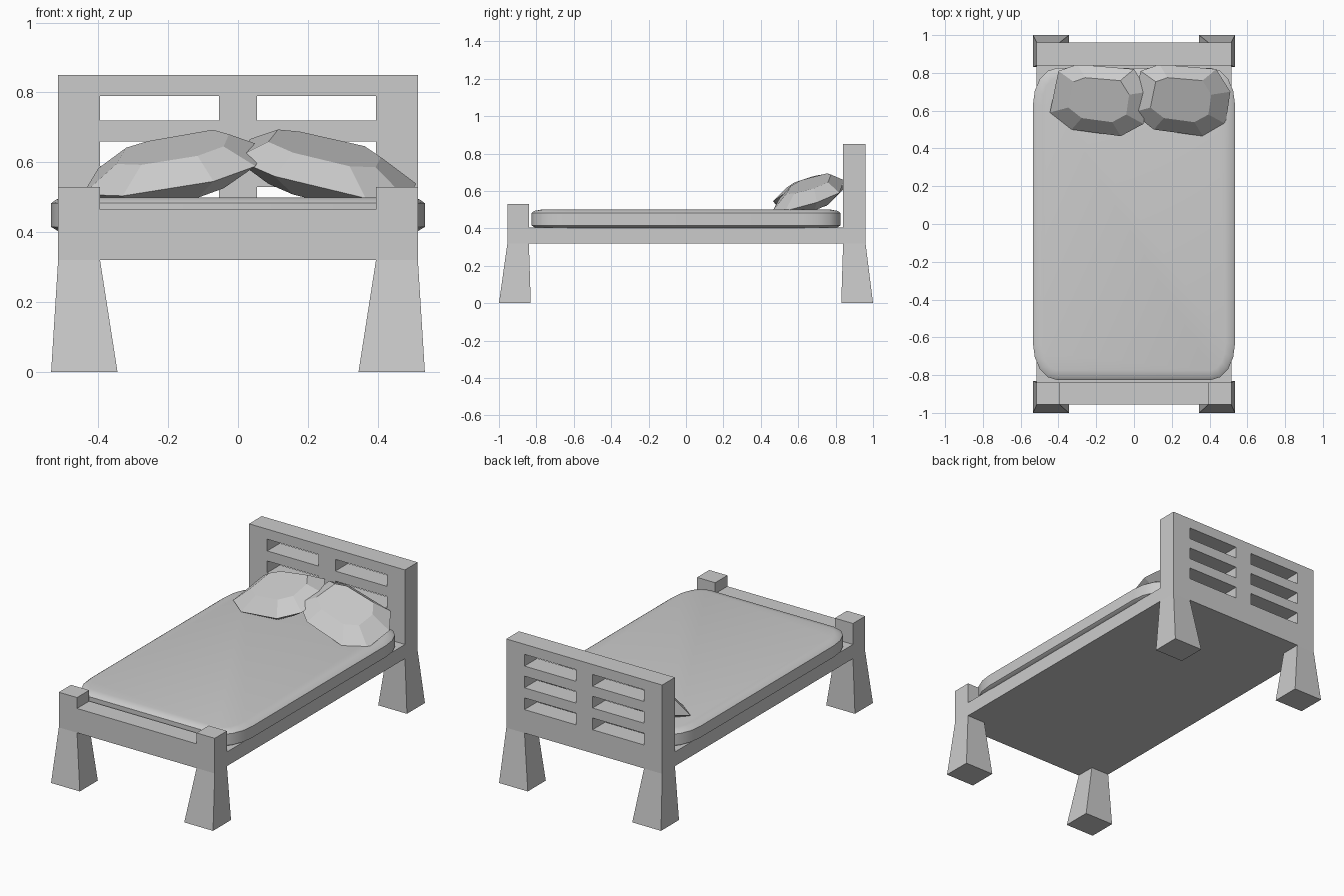
import bpy, bmesh, math
from mathutils import Vector

cube = bpy.data.objects.get("Cube")
if cube:
    bpy.data.objects.remove(cube, do_unlink=True)

grey = bpy.data.materials.new("light_grey")
grey.use_nodes = True
grey.diffuse_color = (0.6, 0.6, 0.6, 1)
grey.node_tree.nodes["Principled BSDF"].inputs["Base Color"].default_value = (0.6, 0.6, 0.6, 1)

HALF_W, POST_IN = 0.515, 0.395    # outer and inner faces of the corner posts
FRAME_Z = 0.32                    # underside of the frame


def finish(name, bm):
    bmesh.ops.recalc_face_normals(bm, faces=bm.faces[:])
    mesh = bpy.data.meshes.new(name)
    bm.to_mesh(mesh)
    bm.free()
    mesh.materials.append(grey)
    obj = bpy.data.objects.new(name, mesh)
    bpy.context.collection.objects.link(obj)
    return obj


def loft(name, rings):
    """Closed solid through rings that have equal point counts."""
    bm = bmesh.new()
    loops = [[bm.verts.new(p) for p in ring] for ring in rings]
    n = len(loops[0])
    for low, high in zip(loops, loops[1:]):
        for i in range(n):
            j = (i + 1) % n
            bm.faces.new((low[i], low[j], high[j], high[i]))
    bm.faces.new(loops[0][::-1])
    bm.faces.new(loops[-1])
    return finish(name, bm)


def rect(x0, x1, y0, y1, z):
    return [(x0, y0, z), (x1, y0, z), (x1, y1, z), (x0, y1, z)]


def panel(name, xs, zs, y0, y1, is_open):
    """Upright board made of grid cells, leaving the open cells out."""
    bm = bmesh.new()
    for i in range(len(xs) - 1):
        for k in range(len(zs) - 1):
            if not is_open(i, k):
                corners = ((i, k), (i + 1, k), (i + 1, k + 1), (i, k + 1))
                bm.faces.new([bm.verts.new((xs[a], y0, zs[b])) for a, b in corners])
    bmesh.ops.remove_doubles(bm, verts=bm.verts[:], dist=0.0001)
    extruded = bmesh.ops.extrude_face_region(bm, geom=bm.faces[:])
    moved = [g for g in extruded["geom"] if isinstance(g, bmesh.types.BMVert)]
    bmesh.ops.translate(bm, verts=moved, vec=(0, y1 - y0, 0))
    return finish(name, bm)


# Headboard with two columns of three slots
panel("headboard", [-HALF_W, -POST_IN, -0.055, 0.055, POST_IN, HALF_W],
      [FRAME_Z, 0.46, 0.53, 0.59, 0.66, 0.72, 0.79, 0.85], 0.84, 0.96,
      lambda i, k: i in (1, 3) and k % 2 == 1)

# Footboard with raised end posts
panel("footboard", [-HALF_W, -POST_IN, POST_IN, HALF_W], [FRAME_Z, 0.465, 0.53],
      -0.955, -0.84, lambda i, k: i == 1 and k == 1)

# Bed base
loft("bed_base", [rect(-HALF_W, HALF_W, -0.84, 0.84, z) for z in (FRAME_Z, 0.405)])

# Flared legs
for side, s in (("right", -1), ("left", 1)):
    for end, e, top_y in (("front", -1, 0.955), ("back", 1, 0.96)):
        loft(f"{end}_{side}_leg", [
            rect(s * 0.345, s * 0.535, e * 0.83, e * 1.0, 0),
            rect(s * POST_IN, s * HALF_W, e * 0.84, e * top_y, FRAME_Z)])


# Mattress with rounded corners and softened rims
def mattress_ring(inset, z, steps=4):
    ring = []
    for q, (sx, sy) in enumerate(((1, 1), (-1, 1), (-1, -1), (1, -1))):
        for i in range(steps + 1):
            a = math.pi / 2 * (q + i / steps)
            ring.append((sx * 0.41 + (0.125 - inset) * math.cos(a),
                         sy * 0.63 + (0.195 - inset) * math.sin(a), z))
    return ring


mattress = loft("mattress", [mattress_ring(*r) for r in
                             ((0.02, 0.403), (0, 0.415), (0, 0.483), (0.015, 0.494), (0.05, 0.5))])
bpy.ops.object.select_all(action="DESELECT")
mattress.select_set(True)
bpy.context.view_layer.objects.active = mattress
bpy.ops.object.shade_smooth_by_angle(angle=math.radians(32))

# Faceted pillows leaning on the headboard, each rolled towards the middle
OUTLINE = [(-0.14, -0.16), (0.12, -0.195), (0.24, -0.13), (0.265, 0.04),
           (0.19, 0.16), (-0.11, 0.185), (-0.21, 0.15), (-0.255, -0.07)]


def pillow(name, cx, roll):
    bm = bmesh.new()
    for scale, lift in ((1, 0), (0.62, 0.06), (0.62, -0.06)):
        for x, y in OUTLINE:
            x, y = x * scale, y * scale
            bm.verts.new(Vector((cx + x, 0.66 + y, 0.58 + roll * x + 0.3 * y + lift)))
    bmesh.ops.convex_hull(bm, input=bm.verts[:])
    bmesh.ops.dissolve_limit(bm, angle_limit=math.radians(4),
                             verts=bm.verts[:], edges=bm.edges[:])
    return finish(name, bm)


pillow("right_pillow", -0.19, 0.2)
pillow("left_pillow", 0.245, -0.2)
